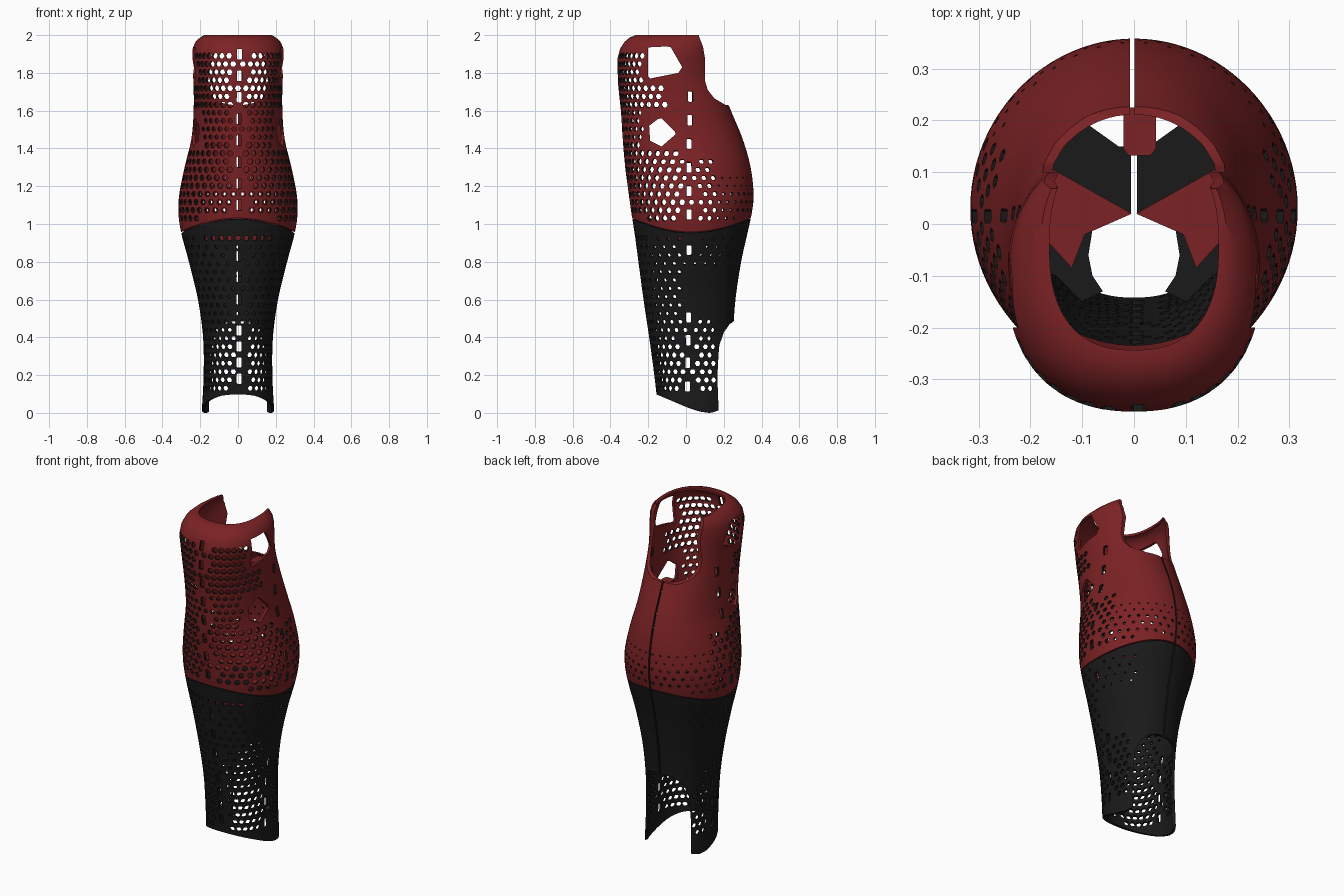
import bpy, bmesh
from math import sin, cos, pi, asin, copysign
from mathutils import Vector

if "Cube" in bpy.data.objects:
    bpy.data.objects.remove(bpy.data.objects["Cube"])

X, Y, Z = Vector((1, 0, 0)), Vector((0, 1, 0)), Vector((0, 0, 1))

# leg cross-sections: height, half width, front y, back y, squareness
KEYS = [(0, .192, -.145, .235, 2.3), (.2, .182, -.168, .24, 2.3), (.4, .185, -.195, .248, 2.2),
        (.6, .212, -.225, .262, 2.1), (.8, .26, -.252, .292, 2), (.95, .3, -.272, .325, 2),
        (1.05, .315, -.288, .347, 2), (1.15, .312, -.302, .358, 2), (1.3, .283, -.322, .342, 2),
        (1.45, .247, -.335, .30, 2.05), (1.6, .235, -.345, .238, 2.15),
        (1.75, .236, -.36, .18, 2.2), (1.88, .245, -.362, .15, 2.3)]
CURL = [(1.93, .24, -.348, .15, 2.3), (1.965, .225, -.325, .15, 2.3), (1.988, .2, -.297, .15, 2.3),
        (2.0, .18, -.265, .16, 2.4), (2.0, .163, -.243, .16, 2.5)]


def material(name, rgb):
    m = bpy.data.materials.new(name)
    m.diffuse_color = (*rgb, 1)
    m.use_nodes = True
    m.node_tree.nodes["Principled BSDF"].inputs["Base Color"].default_value = m.diffuse_color
    return m


RED = material("dark_red", (.2, .016, .018))
BLACK = material("black", (.01, .01, .01))


def section(z):
    """Smoothly interpolated cross-section at height z."""
    k = 0
    while k < len(KEYS) - 2 and z > KEYS[k + 1][0]:
        k += 1
    a, b = KEYS[k], KEYS[k + 1]
    p, q = KEYS[max(k - 1, 0)], KEYS[min(k + 2, len(KEYS) - 1)]
    h = b[0] - a[0]
    t = min(max((z - a[0]) / h, 0), 1)
    out = [z]
    for c in range(1, 5):
        m0 = (b[c] - p[c]) / (b[0] - p[0]) * h
        m1 = (q[c] - a[c]) / (q[0] - a[0]) * h
        out.append((2*t**3 - 3*t*t + 1) * a[c] + (t**3 - 2*t*t + t) * m0
                   + (3*t*t - 2*t**3) * b[c] + (t**3 - t*t) * m1)
    return out


def ring_point(sec, th, inset=0):
    z, hw, yf, yb, n = sec
    c, s = cos(th), sin(th)
    return Vector(((hw - inset) * copysign(abs(c) ** (2 / n), c),
                   (yf + yb) / 2 + ((yb - yf) / 2 - inset) * copysign(abs(s) ** (2 / n), s), z))


def surf(th, z):
    return ring_point(section(z), th)


def joint(th):
    return .955 + .073 * sin(th) ** 2


def bottom(th):
    y = surf(th, .08).y
    pts = [(-.3, .16), (-.16, .1), (0, .03), (.07, .008), (.13, 0), (.18, .015), (.21, .06), (.3, .1)]
    for (a, za), (b, zb) in zip(pts, pts[1:]):
        if y <= b:
            return za + (zb - za) * (y - a) / (b - a)


def new_object(name, bm, mat):
    me = bpy.data.meshes.new(name)
    bm.to_mesh(me)
    bm.free()
    ob = bpy.data.objects.new(name, me)
    bpy.context.collection.objects.link(ob)
    me.materials.append(mat)
    return ob


def apply(ob, mod):
    bpy.context.view_layer.objects.active = ob
    bpy.ops.object.modifier_apply(modifier=mod.name)


def shell(name, lo, hi, rows, mat, curl=(), inset=0, seg=96):
    """Lofted leg surface between two height functions, thickened inward."""
    bm = bmesh.new()
    angles = [2 * pi * i / seg for i in range(seg)]
    grid = [[bm.verts.new(ring_point(section(lo(a) + (hi(a) - lo(a)) * j / rows), a, inset))
             for a in angles] for j in range(rows + 1)]
    grid += [[bm.verts.new(ring_point(s, a)) for a in angles] for s in curl]
    for r0, r1 in zip(grid, grid[1:]):
        for i in range(seg):
            k = (i + 1) % seg
            bm.faces.new((r0[i], r0[k], r1[k], r1[i]))
    ob = new_object(name, bm, mat)
    m = ob.modifiers.new("thick", 'SOLIDIFY')
    m.thickness, m.offset = .014, -1
    apply(ob, m)
    return ob


def prism(bm, prof, o, u, v, n, a, b):
    lo = [bm.verts.new(o + u * p + v * q + n * a) for p, q in prof]
    hi = [bm.verts.new(o + u * p + v * q + n * b) for p, q in prof]
    bm.faces.new(lo[::-1])
    bm.faces.new(hi)
    for i in range(len(prof)):
        k = (i + 1) % len(prof)
        bm.faces.new((lo[i], lo[k], hi[k], hi[i]))


def cut(ob, fill):
    """Subtract the prisms made by fill(bm)."""
    bm = bmesh.new()
    fill(bm)
    bmesh.ops.recalc_face_normals(bm, faces=bm.faces)
    tool = new_object("cutter", bm, BLACK)
    tool.hide_render = True
    m = ob.modifiers.new("cut", 'BOOLEAN')
    m.operation, m.object, m.solver = 'DIFFERENCE', tool, 'MANIFOLD'
    apply(ob, m)
    bpy.data.objects.remove(tool)


def smooth(ob):
    bpy.ops.object.select_all(action='DESELECT')
    ob.select_set(True)
    bpy.context.view_layer.objects.active = ob
    bpy.ops.object.shade_smooth_by_angle(angle=.6)


HEX = [(cos(i * pi / 3), sin(i * pi / 3)) for i in range(6)]
SLOT = [(-.7, -1), (.7, -1), (1, -.85), (1, .85), (.7, 1), (-.7, 1), (-1, .85), (-1, -.85)]


def punch(bm, th, z, shape, w, h):
    p = surf(th, z)
    n = (surf(th + .01, z) - surf(th - .01, z)).cross(surf(th, z + .01) - surf(th, z - .01)).normalized()
    u = Z.cross(n).normalized()
    prism(bm, [(a * w, b * h) for a, b in shape], p, u, n.cross(u), n, -.03, .02)


def perforate(ob, front_z, side_z, rows, n, radius, row_slots=()):
    """Slot columns along front and sides, plus a staggered field of hexagons."""
    def fill(bm):
        slots = [(-pi / 2 + .02, z) for z in front_z]
        for z in side_z:
            _, _, yf, yb, _ = section(z)
            a = asin((.015 - (yf + yb) / 2) / ((yb - yf) / 2))
            slots += [(a, z), (pi - a, z)]
        for th, z in slots:
            punch(bm, th, z, SLOT, .013, .028)
        for th, z in row_slots:
            punch(bm, th, z, SLOT, .012, .011)
        taken = [surf(*s) for s in slots] + [surf(*s) for s in row_slots]
        for j, z in enumerate(rows):
            for i in range(n):
                th = (i + .5 * (j % 2)) / n * 2 * pi
                p, r = surf(th, z), radius(-sin(th), z)
                near = any((p - t).length < .047 for t in taken)
                window = -.23 < p.y < .01 and (1.73 < z or 1.38 < z < 1.59)
                edge = abs(z - joint(th)) < .035 or z < bottom(th) + .035
                if r and not near and not window and not edge and abs(p.x) > .0 - (p.y < .1) + .02 * (p.y > .1):
                    punch(bm, th, z, HEX, r, r)
    cut(ob, fill)


def red_radius(f, z):
    if f > .1:
        return .0165 if z < 1.45 or z > 1.62 else .013
    if f > -.4:
        return .014 if z < 1.36 else 0
    return (.009 if z < 1.2 else .005) if z < 1.27 else 0


def black_radius(f, z):
    if z < .49:
        return (.015 if z < .36 else .012) if f > -.5 else 0
    if f > .15:
        return .0105
    return .007 if z > .78 and f > -.8 else 0


def slit(bm):
    prism(bm, [(-.008, .3), (.001, .3), (.001, 1.8), (-.008, 1.8)], Vector(), X, Z, Y, .05, .6)


# upper red shell with curled knee rim
upper = shell("upper_shell", lambda a: joint(a) + .003, lambda a: 1.88, 34, RED, CURL)


def upper_openings(bm):
    knee = [(.06, 2.05), (.07, 1.99), (.09, 1.94), (.1, 1.88), (.1, 1.76), (.115, 1.71),
            (.15, 1.665), (.21, 1.63), (.5, 1.6), (.5, 2.05)]
    top_window = [(-.2, 1.78), (-.19, 1.77), (-.04, 1.8), (-.02, 1.83), (-.08, 1.935), (-.1, 1.94), (-.2, 1.935)]
    low_window = [(-.19, 1.44), (-.13, 1.41), (-.055, 1.475), (-.06, 1.49), (-.13, 1.56), (-.15, 1.555), (-.195, 1.52)]
    for prof in (knee, top_window, low_window):
        prism(bm, prof, Vector(), Y, Z, X, -.5, .5)


cut(upper, upper_openings)
cut(upper, slit)
perforate(upper, [1.1 + .114 * i for i in range(8)], [1.05 + .125 * i for i in range(6)],
          [1.03 + .043 * i for i in range(21)], 40, red_radius)

# lower black shell with ankle arch at the back
lower = shell("lower_shell", bottom, lambda a: joint(a) - .003, 30, BLACK)
half = [(.155, -.1), (.15, .2), (.142, .36), (.125, .43), (.09, .47), (.04, .483)]
arch = half + [(-x, z) for x, z in half[::-1]]
cut(lower, lambda bm: prism(bm, arch, Vector(), X, Z, Y, .06, .5))
cut(lower, slit)
perforate(lower, [.18, .265, .35, .435, .6, .72, .83], [.14, .265, .385, .505, .86],
          [.13 + .044 * i for i in range(20)], 30, black_radius,
          [(-pi / 2 + .155 * k, .925) for k in range(-4, 5)])

# red connecting sleeve behind the joint
sleeve = shell("joint_sleeve", lambda a: .9, lambda a: joint(a) + .03, 4, RED, inset=.017)
cut(sleeve, slit)

for o in (upper, lower, sleeve):
    smooth(o)


# flat internal mounting webs, mirrored left and right
def webs(name, prof, z, mat):
    bm = bmesh.new()
    for s in (-1, 1):
        prism(bm, [(s * x, y) for x, y in prof], Vector((0, 0, z)), X, Y, Z, 0, .008)
    bmesh.ops.recalc_face_normals(bm, faces=bm.faces)
    return new_object(name, bm, mat)


webs("red_web", [(.004, .02), (.2, .13), (.24, 0), (.17, -.03), (.12, -.085), (.095, -.02)], .97, RED)
webs("black_web", [(.006, .02), (.08, -.01), (.088, -.06), (.08, -.1), (.06, -.13), (.1, -.15), (.15, -.1),
                   (.21, -.08), (.225, .03), (.18, .16), (.1, .2), (.03, .15), (.006, .15)], .72, BLACK)

# locking tab on the knee lip
bm = bmesh.new()
prism(bm, [(-.02, .225), (-.02, .145), (-.01, .132), (.032, .132), (.042, .145), (.042, .225)],
      Vector((0, 0, 1.6)), X, Y, Z, 0, .014)
bmesh.ops.recalc_face_normals(bm, faces=bm.faces)
new_object("lip_tab", bm, RED)
